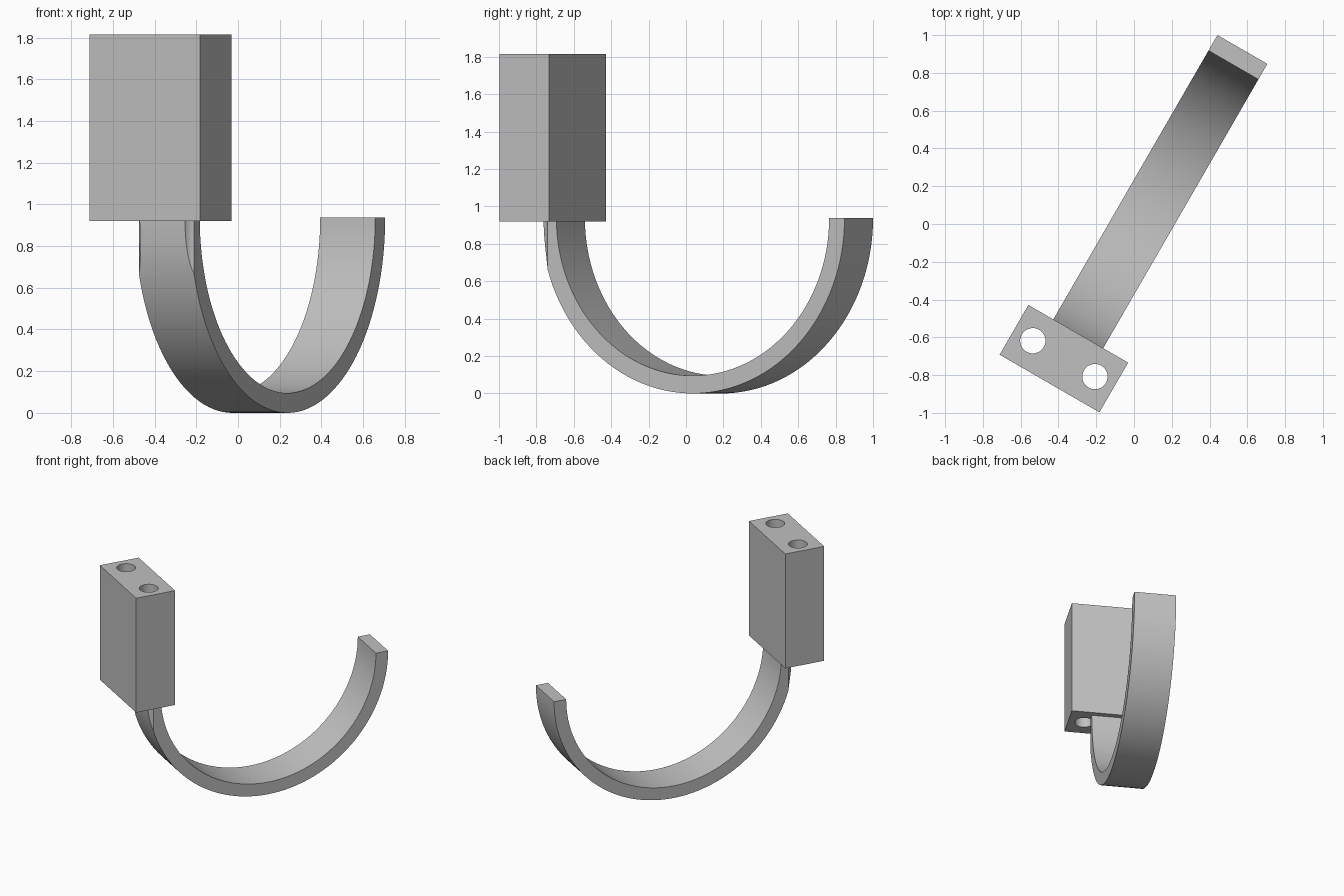
import bpy
import bmesh
from math import sin, cos, pi, radians
from mathutils import Matrix

if "Cube" in bpy.data.objects:
    bpy.data.objects.remove(bpy.data.objects["Cube"], do_unlink=True)

TURN = Matrix.Rotation(radians(60), 4, "Z")   # the whole hook is turned about z
MID = -0.035                                  # centre line across the band
WIDTH = 0.305
OUTER, INNER = 0.937, 0.842
RING_X = 0.15
BLOCK_X = -0.803
BLOCK_BOTTOM, BLOCK_TOP = 0.92, 1.815
SEGMENTS = 64

grey = bpy.data.materials.new("plain grey")
grey.use_nodes = True
colour = (0.53, 0.53, 0.53, 1)
grey.diffuse_color = colour
grey.node_tree.nodes["Principled BSDF"].inputs["Base Color"].default_value = colour


def finish(name, bm):
    bmesh.ops.recalc_face_normals(bm, faces=bm.faces)
    bm.transform(TURN)
    mesh = bpy.data.meshes.new(name)
    bm.to_mesh(mesh)
    bm.free()
    mesh.materials.append(grey)
    obj = bpy.data.objects.new(name, mesh)
    bpy.context.collection.objects.link(obj)
    return obj


# Half-ring band: profile in the xz plane, extruded across
bm = bmesh.new()
angles = [pi + pi * i / SEGMENTS for i in range(SEGMENTS + 1)]
path = [(OUTER, a) for a in angles] + [(INNER, a) for a in reversed(angles)]
profile = [bm.verts.new((RING_X + r * cos(a), MID - WIDTH / 2, OUTER + r * sin(a)))
           for r, a in path]
face = bm.faces.new(profile)
side = bmesh.ops.extrude_face_region(bm, geom=[face])["geom"]
bmesh.ops.translate(bm, vec=(0, WIDTH, 0),
                    verts=[v for v in side if isinstance(v, bmesh.types.BMVert)])
band = finish("curved_band", bm)

# Mounting block
bm = bmesh.new()
height = BLOCK_TOP - BLOCK_BOTTOM
bmesh.ops.create_cube(bm, size=1, matrix=Matrix.Translation(
    (BLOCK_X, MID, (BLOCK_TOP + BLOCK_BOTTOM) / 2)) @ Matrix.Diagonal((0.304, 0.61, height, 1)))
block = finish("mounting_block", bm)

# Two screw holes, drilled through the block and nicking the band
cutters = []
for sign in (-1, 1):
    bm = bmesh.new()
    bmesh.ops.create_cone(bm, cap_ends=True, segments=48, radius1=0.067, radius2=0.067,
                          depth=2.5, matrix=Matrix.Translation((BLOCK_X, MID + sign * 0.19, 1)))
    cutter = finish("hole_cutter", bm)
    cutter.hide_render = True
    cutters.append(cutter)

for obj in (band, block):
    bpy.ops.object.select_all(action="DESELECT")
    obj.select_set(True)
    bpy.context.view_layer.objects.active = obj
    for cutter in cutters:
        mod = obj.modifiers.new("drill", "BOOLEAN")
        mod.operation = "DIFFERENCE"
        mod.solver = "EXACT"
        mod.object = cutter
        bpy.ops.object.modifier_apply(modifier=mod.name)
    bpy.ops.object.shade_smooth_by_angle(angle=radians(30))

for cutter in cutters:
    bpy.data.objects.remove(cutter, do_unlink=True)
